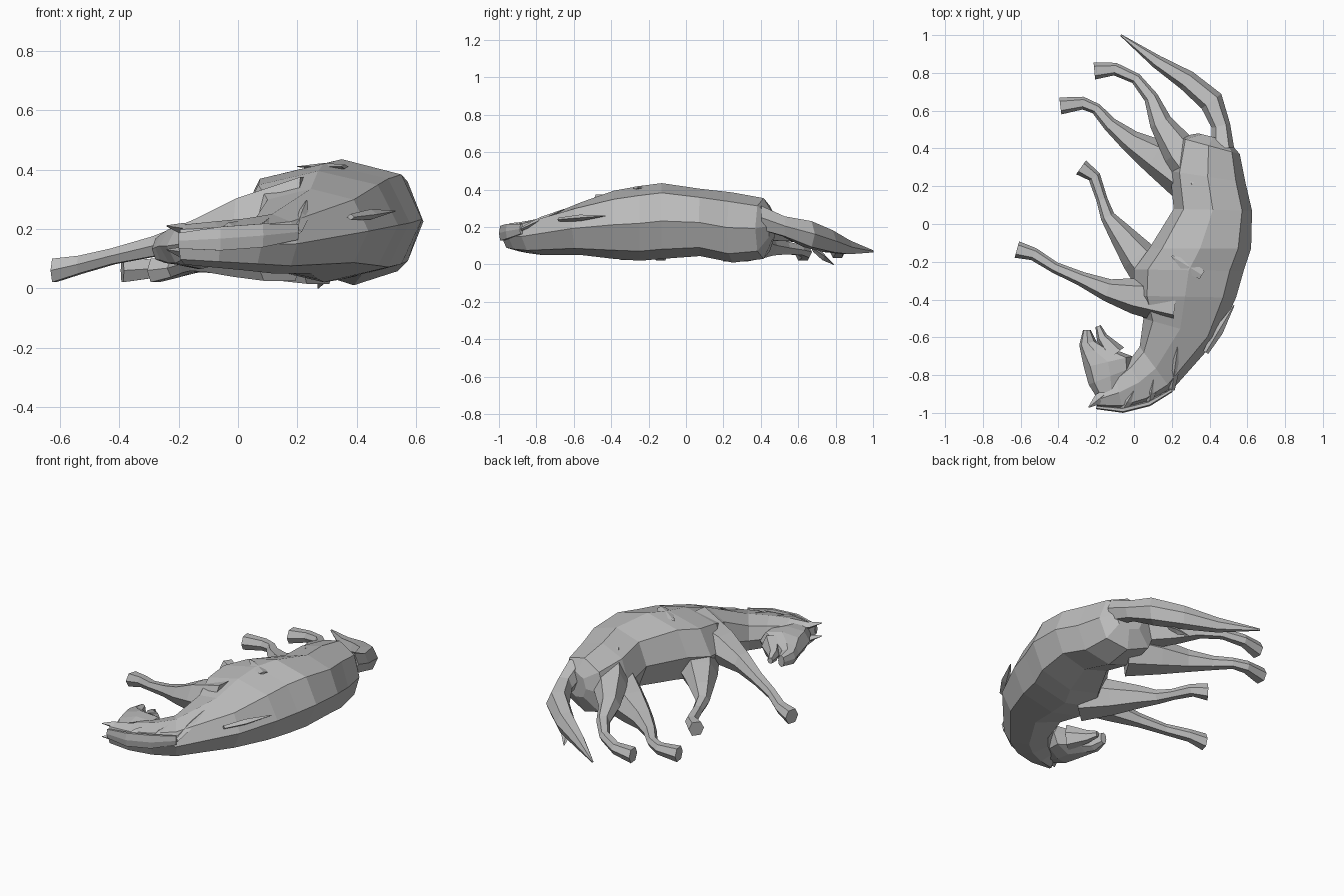
import bpy
import bmesh
from math import cos, sin, pi, copysign
from mathutils import Vector

default = bpy.data.objects.get("Cube")
if default:
    bpy.data.objects.remove(default, do_unlink=True)

coat = bpy.data.materials.new("grey coat")
coat.use_nodes = True
coat.diffuse_color = (.5, .5, .5, 1)
shader = coat.node_tree.nodes["Principled BSDF"]
shader.inputs["Base Color"].default_value = coat.diffuse_color


def fuller(value, power):
    """Push a circle coordinate outward for a rounder-cornered section."""
    return copysign(abs(value) ** power, value)


def loft(name, rings, sides=8, power=.85):
    """Skin a row of rings, each given as (centre, side vector, half height)."""
    bm = bmesh.new()
    loops = []
    for centre, side, height in rings:
        loop = []
        for i in range(sides):
            angle = 2 * pi * i / sides
            offset = side * fuller(cos(angle), power)
            offset = offset + Vector((0, 0, height * fuller(sin(angle), power)))
            loop.append(bm.verts.new(centre + offset))
        loops.append(loop)
    for first, second in zip(loops, loops[1:]):
        for i in range(sides):
            j = (i + 1) % sides
            bm.faces.new((first[i], first[j], second[j], second[i]))
    bm.faces.new(loops[0])
    bm.faces.new(loops[-1])
    bmesh.ops.recalc_face_normals(bm, faces=bm.faces)
    mesh = bpy.data.meshes.new(name)
    bm.to_mesh(mesh)
    bm.free()
    mesh.materials.append(coat)
    obj = bpy.data.objects.new(name, mesh)
    bpy.context.scene.collection.objects.link(obj)


def span_loft(name, spans):
    """Loft from spans: inner x, inner y, outer x, outer y, low z, high z."""
    rings = []
    for ix, iy, ox, oy, low, high in spans:
        inner, outer = Vector((ix, iy, 0)), Vector((ox, oy, 0))
        centre = (inner + outer) / 2
        centre.z = (low + high) / 2
        rings.append((centre, (outer - inner) / 2, (high - low) / 2))
    loft(name, rings)


def path_loft(name, points, widths, tallness=1, sides=6):
    """Loft round a path, with one half width for each point."""
    rings = []
    for i, (point, width) in enumerate(zip(points, widths)):
        along = points[min(i + 1, len(points) - 1)] - points[max(i - 1, 0)]
        side = Vector((-along.y, along.x, 0)).normalized()
        rings.append((point, side * width, width * tallness))
    loft(name, rings, sides)


def limb(name, plan, start_z, end_z, widths, tallness=1):
    """Loft round a plan path that sinks quickly at first, then levels out."""
    points = []
    for i, (x, y) in enumerate(plan):
        left = 1 - i / (len(plan) - 1)
        points.append(Vector((x, y, end_z + (start_z - end_z) * left ** 1.3)))
    path_loft(name, points, widths, tallness)


def lock(name, root, tip, width, thinness=.7):
    """A four-sided tapered lock of hair, or an ear."""
    root, tip = Vector(root), Vector(tip)
    points = [root, root.lerp(tip, .45), tip]
    path_loft(name, points, (width * .6, width, width * .1), thinness, sides=4)


# Trunk and neck, from the rump round to the poll
trunk = [
    (.34, .48, .5, .44, .13, .28),
    (.23, .46, .56, .37, .03, .355),
    (.19, .28, .59, .22, .01, .385),
    (.21, .08, .625, .07, .045, .405),
    (.08, -.13, .62, -.13, .03, .435),
    (0, -.24, .58, -.25, .02, .42),
    (0, -.38, .54, -.39, .03, .395),
    (.05, -.5, .44, -.61, .05, .335),
    (.03, -.65, .2, -.88, .05, .25),
    (-.03, -.73, .08, -.95, .06, .235),
    (-.1, -.8, -.06, -.985, .07, .225),
    (-.16, -.88, -.2, -.97, .08, .215),
]
span_loft("body_and_neck", trunk)

# Head with an open mouth
span_loft("head", [
    (-.05, -.82, -.19, -.93, .09, .21),
    (-.01, -.76, -.24, -.85, .065, .22),
    (-.01, -.7, -.265, -.76, .065, .22),
    (-.14, -.65, -.28, -.69, .08, .195),
    (-.2, -.62, -.29, -.64, .085, .18),
    (-.23, -.56, -.27, -.56, .1, .17),
])
limb("lower_jaw", [(-.1, -.69), (-.17, -.6), (-.19, -.54)],
     .14, .13, (.06, .03, .015), tallness=1.2)

# Ears, one above and one below the middle of the head
for label, z in (("upper", .19), ("lower", .11)):
    lock(label + "_ear", (-.14, -.89, z), (-.24, -.97, z + .02), .03)

# Legs, from deep in the trunk out to the hoof, all with one taper
taper = (.13, .095, .06, .038, .03, .034, .045)
limb("upper_front_leg", [
    (.22, -.41), (0, -.38), (-.14, -.35), (-.28, -.29),
    (-.42, -.23), (-.53, -.16), (-.62, -.135)], .26, .06, taper)
limb("lower_front_leg", [
    (.14, -.3), (.02, -.17), (-.08, -.04), (-.14, .04),
    (-.17, .13), (-.21, .25), (-.28, .3)], .14, .06, taper)
limb("upper_hind_leg", [
    (.36, .26), (.24, .39), (.14, .54), (.09, .67),
    (.01, .77), (-.1, .82), (-.21, .81)], .25, .075, taper)
limb("lower_hind_leg", [
    (.27, .26), (.11, .36), (-.02, .44), (-.13, .53),
    (-.2, .61), (-.27, .64), (-.39, .625)], .13, .06, taper)

# Tail with a loose lock that touches the ground
limb("tail", [
    (.47, .4), (.46, .52), (.41, .65), (.28, .76), (.12, .86), (-.07, 1)],
    .25, .07, (.06, .05, .065, .055, .035, .005), tallness=1.2)
lock("tail_lock", (.32, .68, .08), (.27, .79, 0), .03)

# Mane: a ridge along the crest, and locks that fall over the upper side
crest = [span[2:4] for span in trunk[-4:]]
limb("mane_ridge", crest, .19, .16, (.01, .015, .015, .01), tallness=3)
for i in range(-3, 0):
    ix, iy, ox, oy, low, high = trunk[i - 1]
    root = (ox, oy, (low + high) / 2 + .04)
    jx, jy, px, py, under, over = trunk[i - 2]
    tip = ((jx + px) / 2, (jy + py) / 2, over + .005)
    lock("mane_lock_" + "abc"[i], root, Vector(root).lerp(tip, .7), .025)
lock("withers_lock", (.38, -.68, .24), (.53, -.43, .26), .025)

# Small raised fold of skin on the flank
lock("flank_fold", (.36, -.27, .41), (.2, -.17, .41), .04, .3)
